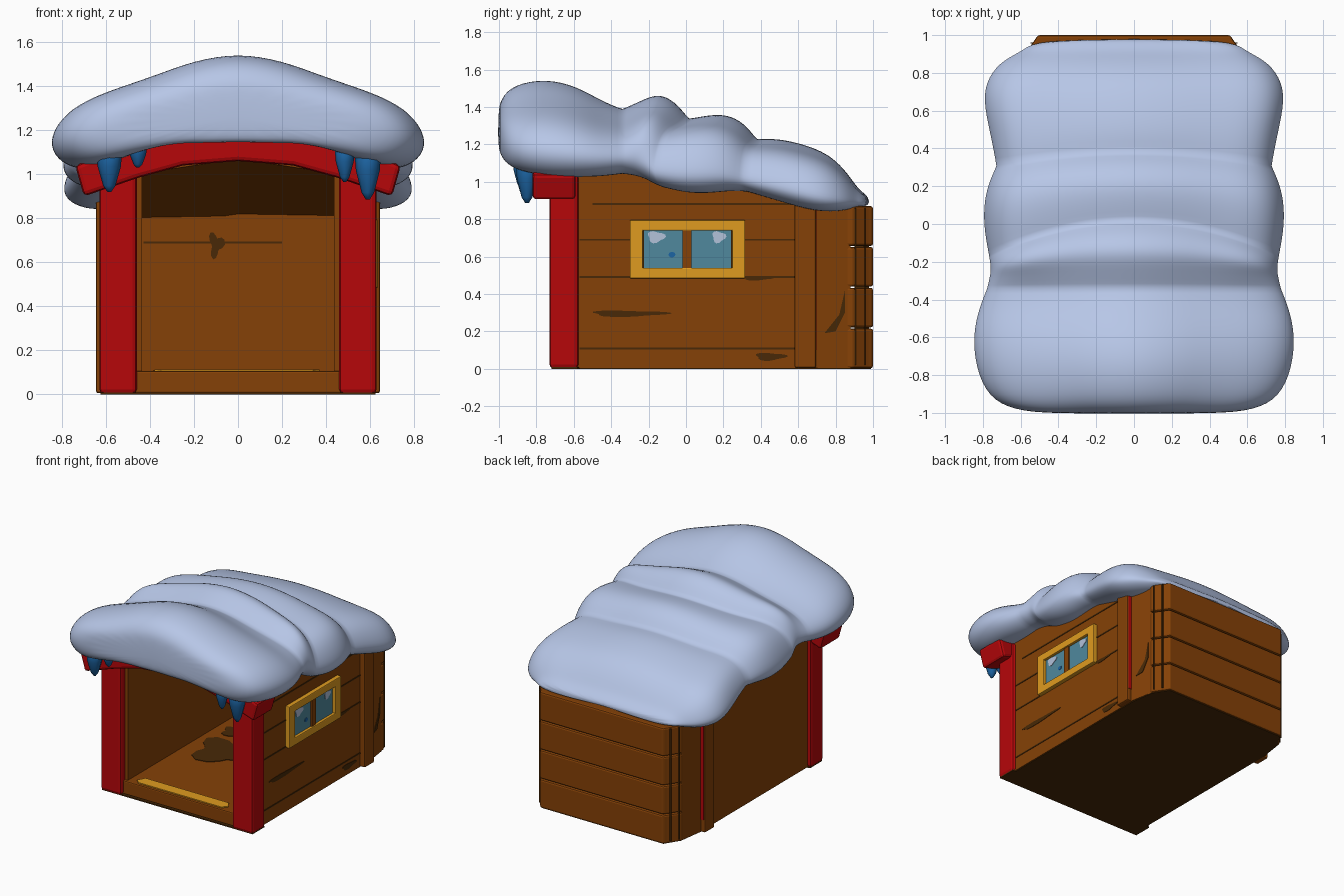
import bpy, bmesh, math
from mathutils import Vector

cube = bpy.data.objects.get("Cube")
if cube:
    bpy.data.objects.remove(cube, do_unlink=True)


def material(name, *rgb):
    m = bpy.data.materials.new(name)
    m.use_nodes = True
    m.diffuse_color = (*rgb, 1)
    m.node_tree.nodes["Principled BSDF"].inputs["Base Color"].default_value = (*rgb, 1)
    return m


SNOW = material("snow", .48, .575, .81)
WOOD = material("brown wood", .235, .053, .002)
DARK = material("dark wood", .065, .022, .002)
RED = material("red paint", .47, .002, .003)
GOLD = material("golden trim", .74, .33, .014)
ICE = material("blue ice", .012, .13, .37)
GLASS = material("window glass", .08, .25, .34)
SHINE = material("glass shine", .45, .54, .70)


def loft(name, rings, mat, smooth=False, creased=(), bevel=0):
    """Skin a list of closed rings and cap both ends."""
    me = bpy.data.meshes.new(name)
    bm = bmesh.new()
    sharp = bm.edges.layers.float.new("crease_edge")
    rows = [[bm.verts.new(p) for p in ring] for ring in rings]
    n = len(rows[0])
    for a, b in zip(rows, rows[1:]):
        for i in range(n):
            j = (i + 1) % n
            bm.faces.new((a[i], a[j], b[j], b[i]))
    bm.faces.new(rows[0])
    bm.faces.new(rows[-1][::-1])
    for r in creased:
        for i in range(n):
            bm.edges.get((rows[r][i], rows[r][(i + 1) % n]))[sharp] = .7
    bmesh.ops.recalc_face_normals(bm, faces=bm.faces)
    bm.to_mesh(me)
    bm.free()
    me.materials.append(mat)
    for p in me.polygons:
        p.use_smooth = smooth
    ob = bpy.data.objects.new(name, me)
    bpy.context.scene.collection.objects.link(ob)
    if bevel:
        mod = ob.modifiers.new("soft edges", "BEVEL")
        mod.width, mod.segments = bevel, 2
    return ob


def prism(name, pts, axis, a, b, mat, bevel=0):
    """Extrude a flat outline along one axis."""
    k = "xyz".index(axis)

    def place(p, d):
        c = list(p)
        c.insert(k, d)
        return Vector(c)
    return loft(name, [[place(p, d) for p in pts] for d in (a, b)], mat, bevel=bevel)


def box(name, x, y, z, mat, bevel=0):
    pts = [(x[0], y[0]), (x[1], y[0]), (x[1], y[1]), (x[0], y[1])]
    return prism(name, pts, "z", *z, mat, bevel)


def patch(name, axis, at, centre, size, mat, wobble=.2):
    """Thin irregular stain or highlight."""
    pts = []
    for i in range(20):
        t = math.tau * i / 20
        r = 1 + wobble * math.sin(3 * t + 1)
        pts.append((centre[0] + size[0] * r * math.cos(t), centre[1] + size[1] * r * math.sin(t)))
    return prism(name, pts, axis, at, at + .006, mat)


def mirrored(half):
    return half + [(-u, v) for u, v in reversed(half) if u]


# Snow blanket: one arched cross-section swept over a lumpy profile
section = [(0, 1), (.24, .93), (.42, .82), (.6, .72), (.78, .62), (.92, .49), (1, .3),
           (.985, .13), (.89, .01), (.76, 0), (.58, .11), (.4, .25), (.2, .24), (0, .28)]
section += [(-u, v) for u, v in reversed(section[1:-1])]
# y, top, side bottom, half width
profile = [(-1.005, 1.39, 1.19, .45), (-.985, 1.46, 1.12, .64), (-.92, 1.53, 1.06, .78),
           (-.75, 1.565, 1.025, .85), (-.58, 1.52, 1.02, .86), (-.45, 1.44, 1.025, .83),
           (-.34, 1.395, 1.04, .785), (-.24, 1.44, 1.03, .77), (-.15, 1.48, 1.01, .765),
           (-.06, 1.44, .98, .77), (.02, 1.34, .965, .775), (.12, 1.36, .935, .8),
           (.22, 1.365, .935, .805), (.31, 1.32, .95, .78), (.38, 1.23, .945, .735),
           (.5, 1.235, .9, .765), (.66, 1.195, .845, .81), (.78, 1.14, .835, .78),
           (.87, 1.04, .85, .70), (.92, .96, .865, .585), (.98, .92, .87, .53)]


def snow_ring(y, top, low, w):
    bow = max(0, min((y + .3) * .6, (.6 - y) * .34))
    lift = max(0, min(.55, (y + .4) * 1.2))   # the rear lumps are flatter on top
    hang = min(1, (y + 1.005) * 9)            # the front rim droops in the middle
    ring = []
    for u, v in section:
        if v > .3:
            v += (1 - v) * lift * min(1, (v - .3) / .3)
        elif abs(u) < .6:
            v *= hang
        ring.append((u * w, y - bow * u * u, low + v * (top - low)))
    return ring


snow = loft("snow_roof", [snow_ring(*p) for p in profile], SNOW, True, creased=(6, 10, 14))
sub = snow.modifiers.new("smooth", "SUBSURF")
sub.levels = sub.render_levels = 2

# Dark underside, floor, thick walls and wooden roof
base = mirrored([(.625, -.72), (.625, -.58), (.6, -.57), (.6, .7), (.575, .88), (.505, .99)])
prism("underside", base, "z", 0, .009, DARK)
box("floor", (-.58, .58), (-.7, .62), (.005, .105), WOOD, .008)
side_wall = [(-.68, .005), (.62, .005), (.62, .92), (-.68, 1.1)]
for s, tag in ((-1, "right"), (1, "left")):
    prism(tag + "_wall", side_wall, "x", s * .437, s * .605, WOOD)
    box(tag + "_back_post", sorted((s * .55, s * .645)), (.58, .695), (.005, .88), WOOD, .01)
    box(tag + "_red_strip", sorted((s * .6, s * .634)), (.69, .698), (.1, .87), RED)
    box(tag + "_front_post", sorted((s * .46, s * .63)), (-.73, -.575), (.003, 1.04), RED, .02)


def roof_ring(y, edge, middle):
    return [(-.595, y, edge), (0, y, middle), (.595, y, edge),
            (.595, y, edge + .07), (0, y, middle + .1), (-.595, y, edge + .07)]


loft("wooden_roof", [roof_ring(-.66, .98, 1.07), roof_ring(.75, .78, .79)], WOOD)

# Back wall with chamfered corners and stacked planks
core = mirrored([(.59, .6), (.61, .69), (.575, .88)])
prism("back_wall", core, "z", .005, .88, WOOD)
plank = mirrored([(.575, .85), (.585, .89), (.55, .94), (.525, .975), (.51, 1)])
for i in range(4):
    prism("back_plank", plank, "z", i * .218 + .003, i * .218 + .215, WOOD, .012)
box("plank_shadow", (-.5, .5), (.9, .978), (.01, .86), DARK)
for s in (-1, 1):
    for y, x in ((.902, .58), (.955, .545)):
        box("corner_groove", sorted((s * (x - .01), s * (x + .002))), (y, y + .006), (.02, .86), DARK)
streak = [(.74, .19), (.8, .2), (.85, .3), (.85, .42), (.82, .29)]
loft("corner_stain", [[(.737 - .184 * y + d, y, z) for y, z in streak] for d in (-.003, .004)], DARK)

# Plank seams on the window side and inside
for z, a, b in ((.88, -.5, .58), (.69, -.57, .58), (.49, -.57, .58), (.108, -.57, .58)):
    box("wall_seam", (.6, .608), (a, b), (z - .005, z + .005), DARK)
box("inner_seam", (-.43, .2), (.594, .602), (.685, .695), DARK)

# Red arched beam over the entrance
beam = [(0, 1.06), (.25, 1.04), (.45, .985), (.7, .9), (.74, 1.04), (.5, 1.13), (.25, 1.18), (0, 1.2)]
prism("front_beam", beam + [(-u, v) for u, v in reversed(beam[1:-1])], "y", -.82, -.59, RED, .02)

# Icicles under the snow edge
for x, y, tip, r in ((-.585, -.86, .92, .062), (-.455, -.88, 1.03, .044),
                     (.485, -.88, .965, .048), (.59, -.85, .885, .064)):
    rings = []
    for f, k in ((0, .14), (.12, .45), (.5, .85), (1, 1)):
        rings.append([(x + r * k * math.cos(math.tau * i / 8), y + r * k * math.sin(math.tau * i / 8),
                       tip + f * (1.15 - tip)) for i in range(8)])
    loft("icicle", rings, ICE, True)

# Window: frame bars, panes, mullion and highlights
OUT = (.59, .636)
for z in ((.483, .54), (.738, .795)):
    box("window_rail", OUT, (-.3, .316), z, GOLD, .006)
for y in ((-.3, -.23), (.247, .316)):
    box("window_stile", OUT, y, (.483, .795), GOLD, .006)
box("window_backing", (.6, .61), (-.25, .26), (.5, .77), DARK)
for y in ((-.225, -.02), (.03, .24)):
    box("window_pane", (.608, .616), y, (.54, .738), GLASS)
box("window_mullion", (.6, .626), (-.02, .03), (.53, .75), WOOD)
for y, r in ((-.16, .045), (.175, .035)):
    patch("pane_shine", "x", .614, (y, .705), (r, .03), SHINE)
patch("pane_spot", "x", .614, (-.075, .61), (.018, .015), ICE, 0)

# Stains and the golden threshold
patch("wall_stain", "x", .602, (-.31, .295), (.2, .016), DARK)
patch("wall_stain", "x", .602, (.45, .065), (.08, .02), DARK)
patch("wall_stain", "x", .602, (.38, .485), (.08, .012), DARK)
patch("floor_stain", "z", .103, (-.16, .06), (.22, .16), DARK, .35)
patch("floor_stain", "z", .103, (-.28, .36), (.1, .06), DARK, .3)
patch("back_stain", "y", .594, (-.1, .68), (.03, .05), DARK, .4)
prism("threshold_strip", [(-.38, -.65), (-.35, -.68), (.34, -.68), (.37, -.64), (.34, -.595), (-.35, -.595)],
      "z", .104, .113, GOLD)
